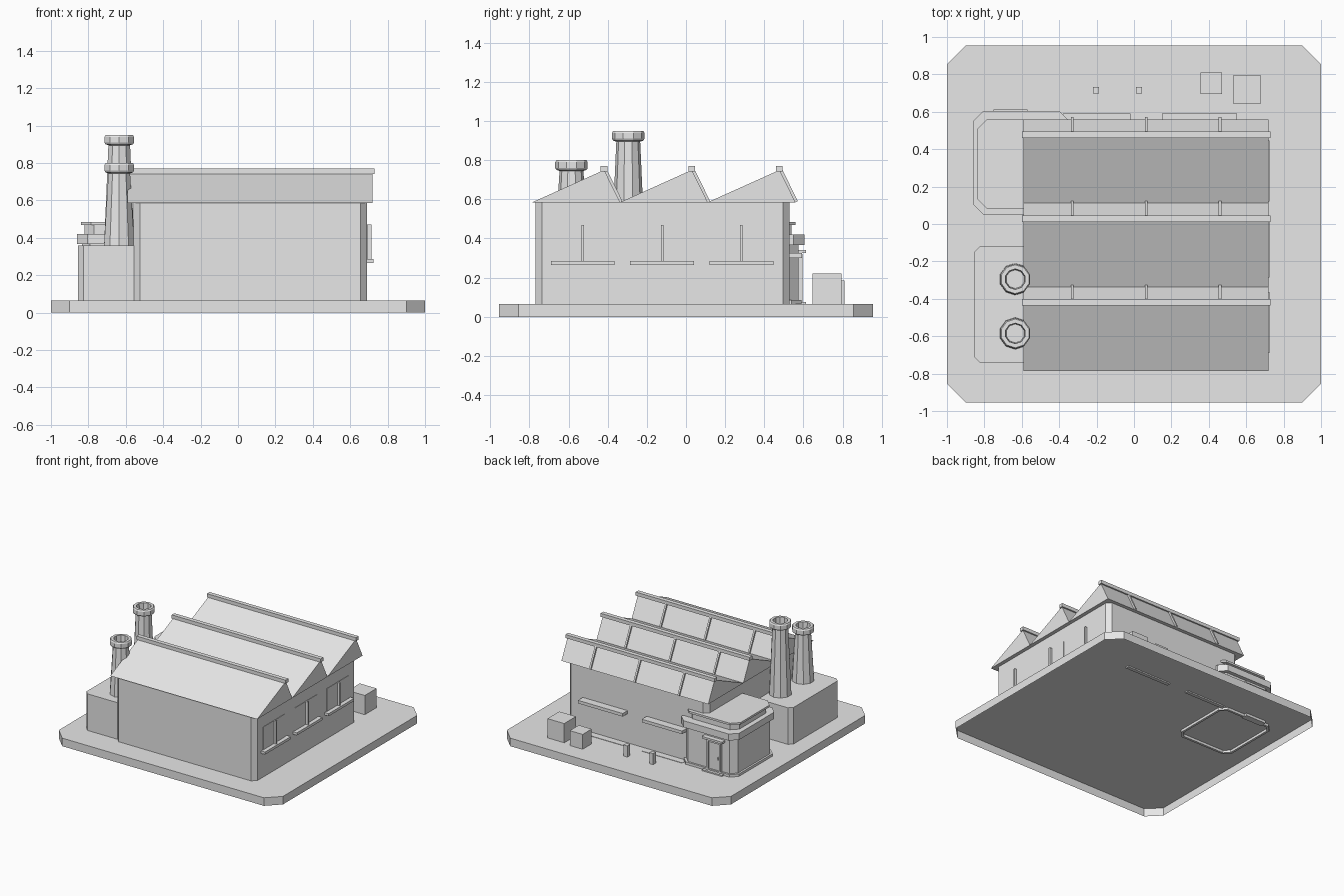
import bpy, bmesh, math
from mathutils import Vector

if "Cube" in bpy.data.objects:
    bpy.data.objects.remove(bpy.data.objects["Cube"])

grey = bpy.data.materials.new("plain grey")
grey.use_nodes = True
grey.diffuse_color = (0.8, 0.8, 0.8, 1)
grey.node_tree.nodes["Principled BSDF"].inputs["Base Color"].default_value = (0.8, 0.8, 0.8, 1)


def finish(name, bm):
    bmesh.ops.recalc_face_normals(bm, faces=bm.faces)
    mesh = bpy.data.meshes.new(name)
    bm.to_mesh(mesh)
    bm.free()
    mesh.materials.append(grey)
    obj = bpy.data.objects.new(name, mesh)
    bpy.context.collection.objects.link(obj)
    return obj


def extrude(name, outline, offset, caps=(True, True)):
    """Sweep a closed outline along an offset, with optional start and end caps."""
    bm = bmesh.new()
    a = [bm.verts.new(p) for p in outline]
    b = [bm.verts.new(Vector(p) + Vector(offset)) for p in outline]
    n = len(a)
    for i in range(n):
        j = (i + 1) % n
        bm.faces.new((a[i], a[j], b[j], b[i]))
    if caps[0]:
        bm.faces.new(a[::-1])
    if caps[1]:
        bm.faces.new(b)
    return finish(name, bm)


def block(name, x, y, z, cut=0, caps=(True, True)):
    """Box given by ranges, with optional chamfered upright corners."""
    (x0, x1), (y0, y1), (z0, z1) = x, y, z
    if cut:
        pts = [(x0 + cut, y0), (x1 - cut, y0), (x1, y0 + cut), (x1, y1 - cut),
               (x1 - cut, y1), (x0 + cut, y1), (x0, y1 - cut), (x0, y0 + cut)]
    else:
        pts = [(x0, y0), (x1, y0), (x1, y1), (x0, y1)]
    return extrude(name, [(px, py, z0) for px, py in pts], (0, 0, z1 - z0), caps)


def lathe(name, profile, centre, sides):
    """Turn a radius and height profile around an upright axis."""
    bm = bmesh.new()
    rings = []
    for r, z in profile:
        turn = [2 * math.pi * (i + 0.5) / sides for i in range(sides)]
        rings.append([bm.verts.new((centre[0] + r * math.cos(t),
                                    centre[1] + r * math.sin(t), z)) for t in turn])
    for a, b in zip(rings, rings[1:]):
        for i in range(sides):
            j = (i + 1) % sides
            bm.faces.new((a[i], a[j], b[j], b[i]))
    bm.faces.new(rings[0][::-1])
    bm.faces.new(rings[-1])
    return finish(name, bm)


GROUND, EAVE, PEAK = 0.065, 0.585, 0.75

# Ground slab, open underneath, and main hall
block("ground_slab", (-1, 1), (-0.955, 0.955), (0, GROUND), 0.1, (False, True))
block("hall_walls", (-0.56, 0.69), (-0.77, 0.53), (GROUND, EAVE), 0.035)

# Sawtooth roof with ridge caps and glazing bars
PITCH, START = 0.448, -0.785
valleys = [START + i * PITCH for i in range(4)]
profile = [(-0.59, START, EAVE)]
for v in valleys[:3]:
    profile += [(-0.59, v + 0.367, PEAK), (-0.59, v + PITCH, EAVE)]
extrude("sawtooth_roof", profile, (1.31, 0, 0))
for i, v in enumerate(valleys[:3]):
    ridge, foot = v + 0.367, v + PITCH
    block(f"ridge_cap_{i}", (-0.6, 0.73), (ridge - 0.018, ridge + 0.016), (0.742, 0.77))
    for k, x in enumerate((-0.33, 0.065, 0.46)):
        bar = [(x - 0.007, ridge, PEAK), (x - 0.007, foot, EAVE),
               (x - 0.007, foot + 0.012, EAVE + 0.006), (x - 0.007, ridge + 0.012, PEAK + 0.006)]
        extrude(f"glazing_bar_{i}_{k}", bar, (0.014, 0, 0))

# Side windows
for i, y in enumerate((-0.527, -0.122, 0.283)):
    block(f"window_sill_{i}", (0.688, 0.725), (y - 0.163, y + 0.163), (0.265, 0.286))
    block(f"window_pane_{i}", (0.688, 0.693), (y - 0.14, y + 0.14), (0.286, 0.47))
    block(f"window_bar_{i}", (0.69, 0.714), (y - 0.006, y + 0.006), (0.286, 0.47))

# Rear ledges and their footing strips
for i, x in enumerate(((-0.38, -0.02), (0.15, 0.55))):
    block(f"rear_ledge_{i}", x, (0.528, 0.592), (0.3, 0.325))
    block(f"footing_strip_{i}", x, (0.56, 0.59), (0.055, GROUND + 0.003))

# Boiler house and chimneys
block("boiler_house", (-0.855, -0.5), (-0.74, -0.12), (GROUND, 0.36), 0.03)
for name, y, top in (("tall_chimney", -0.295, 0.95), ("short_chimney", -0.585, 0.8)):
    lathe(name, [(0.085, 0.36), (0.061, top - 0.055), (0.077, top - 0.05), (0.083, top - 0.04),
                 (0.083, top - 0.01), (0.077, top), (0.055, top), (0.05, top - 0.08)],
          (-0.635, y), 10)

# Entrance annex: walls, plinth, cornice and stepped flat roof
block("annex_walls", (-0.835, -0.375), (0.075, 0.575), (GROUND, 0.37), 0.045)
plinth = block("annex_plinth", (-0.85, -0.36), (0.06, 0.59), (0.045, 0.085), 0.05, (False, False))
plinth.modifiers.new("thickness", "SOLIDIFY").thickness = 0.02
block("annex_cornice", (-0.86, -0.345), (0.05, 0.605), (0.367, 0.42), 0.055)
block("annex_upper_roof", (-0.82, -0.385), (0.1, 0.54), (0.42, 0.47), 0.05)
block("annex_roof_cap", (-0.84, -0.365), (0.08, 0.56), (0.468, 0.484), 0.055)

# Door with frame, canopy, knob and step
DOOR = -0.66
block("door", (DOOR - 0.05, DOOR + 0.05), (0.57, 0.581), (GROUND, 0.305))
for side in (-1, 1):
    x = DOOR + side * 0.056
    block(f"door_post_{side}", (x - 0.007, x + 0.007), (0.57, 0.595), (GROUND, 0.32))
block("door_lintel", (DOOR - 0.063, DOOR + 0.063), (0.57, 0.595), (0.305, 0.32))
block("door_canopy", (DOOR - 0.09, DOOR + 0.09), (0.57, 0.613), (0.325, 0.342))
block("door_knob", (DOOR - 0.043, DOOR - 0.033), (0.58, 0.592), (0.175, 0.195))
block("door_step", (DOOR - 0.09, DOOR + 0.09), (0.56, 0.613), (0.045, 0.075))

# Yard crates and posts
block("large_crate", (0.53, 0.68), (0.645, 0.795), (GROUND, 0.22))
block("small_crate", (0.355, 0.47), (0.695, 0.81), (GROUND, 0.185))
for i, x in enumerate((-0.203, 0.027)):
    block(f"yard_post_{i}", (x - 0.017, x + 0.017), (0.697, 0.733), (GROUND, 0.155))
